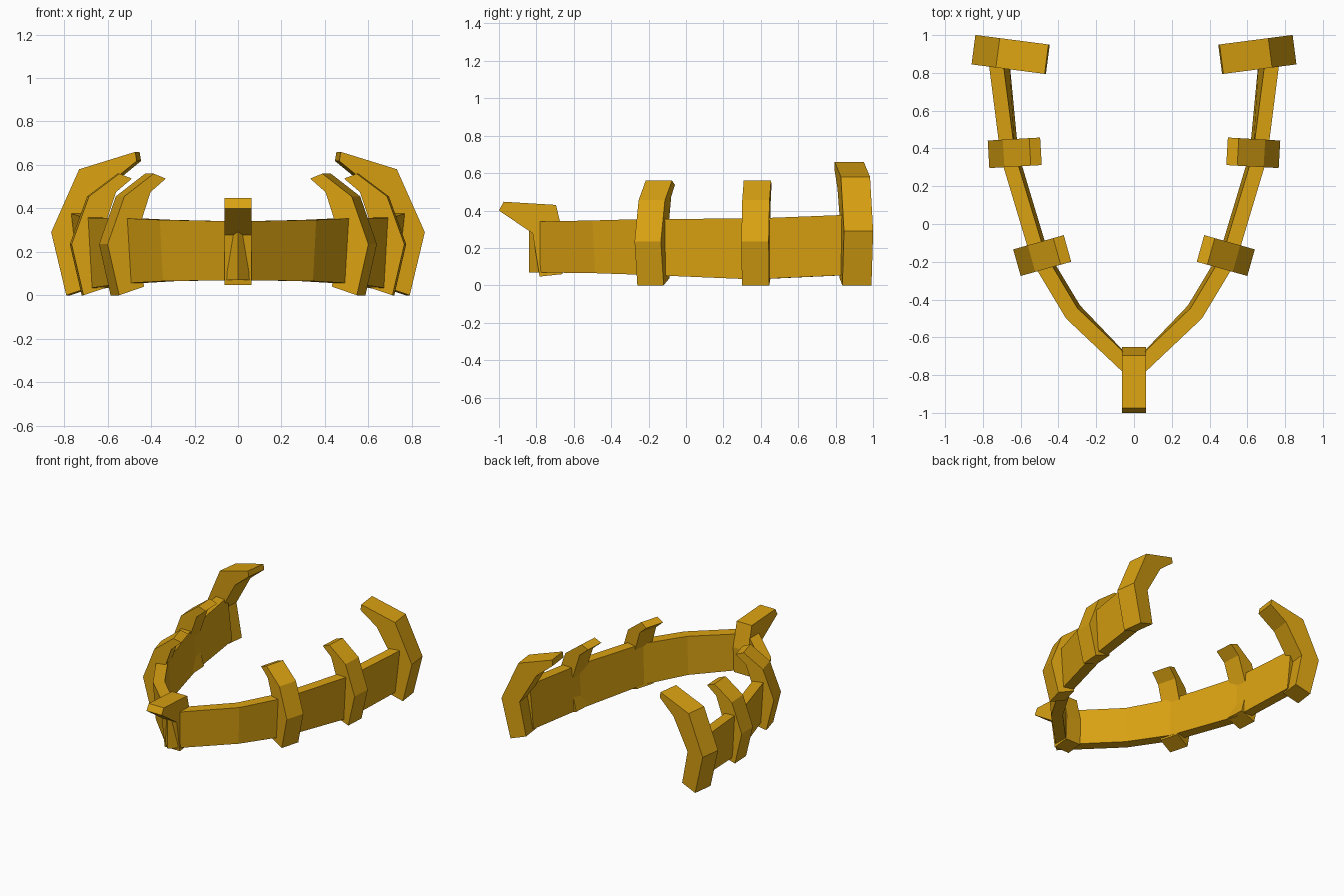
import bpy, bmesh, math
from mathutils import Vector

if "Cube" in bpy.data.objects:
    bpy.data.objects.remove(bpy.data.objects["Cube"])

gold = bpy.data.materials.new("gold")
gold.diffuse_color = (0.70, 0.36, 0.006, 1)
gold.use_nodes = True
gold.node_tree.nodes["Principled BSDF"].inputs["Base Color"].default_value = gold.diffuse_color


def finish(name, bm, mirror=False):
    bmesh.ops.recalc_face_normals(bm, faces=bm.faces)
    me = bpy.data.meshes.new(name)
    bm.to_mesh(me)
    bm.free()
    me.materials.append(gold)
    ob = bpy.data.objects.new(name, me)
    bpy.context.collection.objects.link(ob)
    if mirror:
        mod = ob.modifiers.new("mirror", 'MIRROR')
        mod.use_axis[0] = True
    return ob


def extrude_profile(name, profile, origin, u, w, width, mirror):
    """Profile of (distance along u, height), extruded along w."""
    bm = bmesh.new()
    base = Vector((*origin, 0))
    u, w = Vector((*u, 0)), Vector((*w, 0)) * width
    vs = [bm.verts.new(base + u * a + Vector((0, 0, z))) for a, z in profile]
    face = bm.faces.new(vs)
    new = bmesh.ops.extrude_face_region(bm, geom=[face])
    bmesh.ops.translate(bm, vec=w, verts=[v for v in new["geom"] if isinstance(v, bmesh.types.BMVert)])
    return finish(name, bm, mirror)


# Curved band: outer x, y, inner x, y, top, bottom, inward lean
stations = [
    (0, -.84, 0, -.73, .34, .07, 0),
    (.36, -.50, .30, -.445, .347, .065, .02),
    (.54, -.20, .47, -.16, .355, .055, .018),
    (.705, .35, .63, .37, .357, .032, .018),
    (.77, .86, .695, .87, .377, .055, .035),
]
bm = bmesh.new()
rings = []
for xo, yo, xi, yi, top, bot, lean in stations:
    d = Vector((xi - xo, yi - yo, 0)).normalized() * lean
    o, i = Vector((xo, yo, 0)), Vector((xi, yi, 0))
    up, low = Vector((0, 0, top)), Vector((0, 0, bot))
    rings.append([bm.verts.new(p) for p in (o + up, i + up, i + d + low, o + d + low)])
for a, b in zip(rings, rings[1:]):
    for k in range(4):
        n = (k + 1) % 4
        bm.faces.new((a[k], a[n], b[n], b[k]))
bm.faces.new(rings[-1])
finish("band", bm, True)

# Side claws, each turned to follow the band
small = [(-.055, 0), (0, .235), (-.08, .455), (-.22, .56), (-.278, .537),
         (-.205, .475), (-.125, .235), (-.175, .04)]
large = [(-.07, 0), (0, .29), (-.13, .58), (-.39, .66), (-.397, .618),
         (-.27, .515), (-.14, .29), (-.19, .04)]
for name, profile, origin, angle, width in (
        ("front_claw", small, (.60, -.275), -15.7, .146),
        ("middle_claw", small, (.766, .296), -3.3, .146),
        ("rear_claw", large, (.86, .845), 7.4, .157)):
    a = math.radians(angle)
    extrude_profile(name, profile, origin, (math.cos(a), math.sin(a)),
                    (-math.sin(a), math.cos(a)), width, True)

# Centre prong at the front
prong = [(-.783, .047), (-.82, .278), (-1.0, .40), (-.975, .447),
         (-.695, .43), (-.652, .25), (-.66, .06)]
extrude_profile("centre_prong", prong, (-.063, 0), (0, 1), (1, 0), .126, False)
